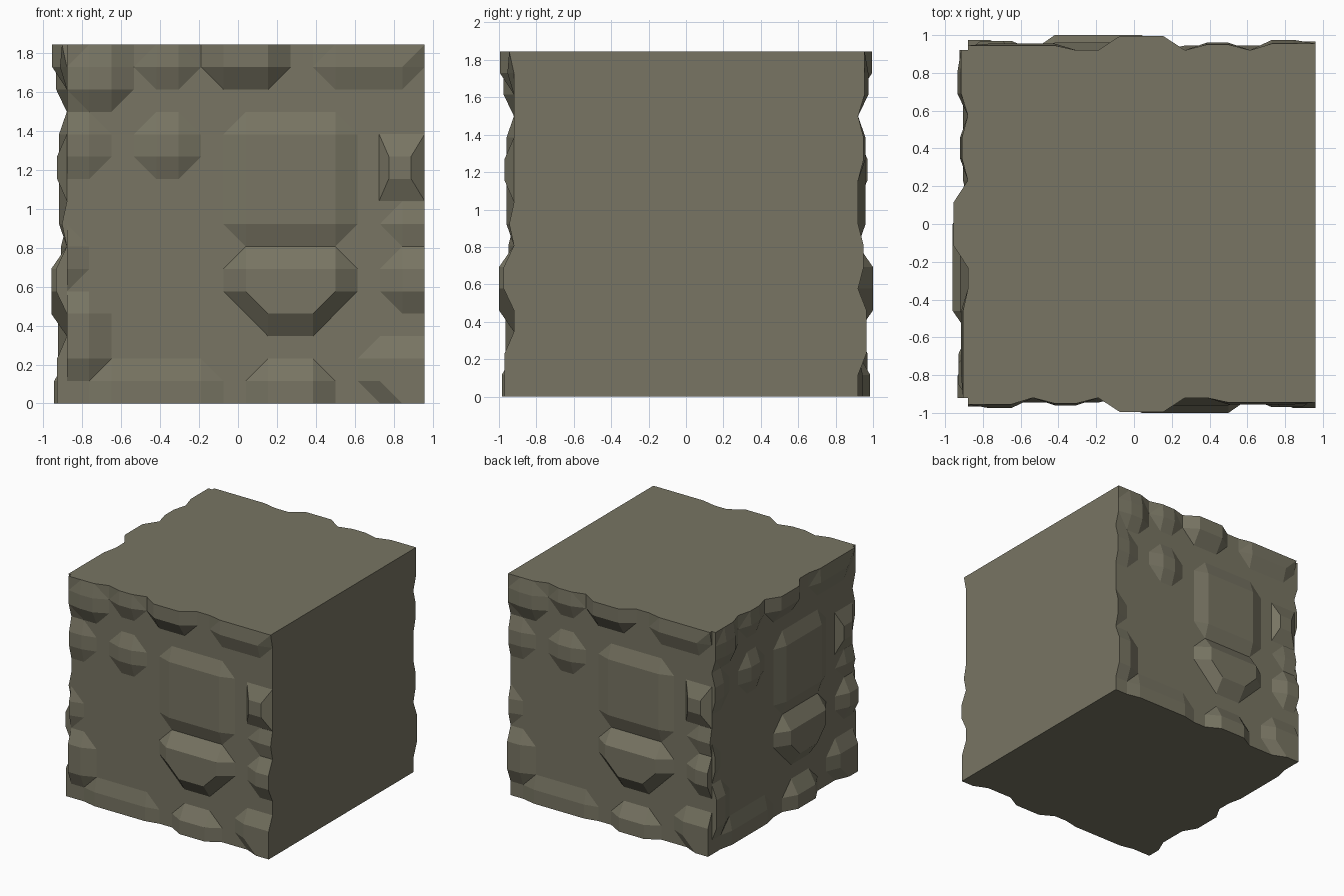
import bpy, bmesh, math
from mathutils import Vector

if "Cube" in bpy.data.objects:
    bpy.data.objects.remove(bpy.data.objects["Cube"])

N, STEP = 16, 0.115
HALF, TOP, CX = 0.92, 1.845, 0.04

# Stone bumps on the 16 x 16 panel grid: first/last column, first/last row, height (cm)
BUMPS = [
    (1, 2, 14, 15, 5.5), (0, 0, 14, 16, 3.5), (1, 2, 16, 16, 3.5),  # top left
    (4, 5, 15, 15, 4), (4, 5, 16, 16, 3),                          # top, left of middle
    (7, 9, 15, 16, 7.5),                                           # top middle
    (12, 15, 15, 15, 3.5), (12, 16, 16, 16, 2.5),                  # top right
    (0, 1, 11, 12, 3), (4, 5, 11, 12, 4),                          # upper left
    (8, 12, 8, 12, 4),                                             # large slab
    (8, 12, 5, 6, 8), (9, 11, 4, 4, 8),                            # big boulder
    (0, 0, 6, 7, 3), (0, 1, 2, 4, 4.5),                            # lower left
    (2, 6, 0, 1, 2.5), (9, 11, 0, 1, 6.5),                         # bottom
    (14, 16, 1, 2, 5), (15, 16, 0, 0, 5),                          # bottom right
    (15, 16, 5, 6, 5.5), (15, 16, 8, 8, 2.5),                      # middle right
]


def height(i, j):
    return max([h / 100 for a, b, c, d, h in BUMPS if a <= i <= b and c <= j <= d], default=0.0)


def panel(bm, angle):
    """Rugged wall whose outward direction is -y turned by angle."""
    right = Vector((math.cos(angle), math.sin(angle), 0))
    out = Vector((math.sin(angle), -math.cos(angle), 0))

    def point(s, z, h):
        return bm.verts.new(Vector((CX, 0, z)) + right * s + out * (HALF + h))

    grid = {(i, j): point(i * STEP - HALF, j * TOP / N, height(i, j))
            for i in range(N + 1) for j in range(N + 1)}
    for i in range(N):
        for j in range(N):
            ks = [(i, j), (i + 1, j), (i + 1, j + 1), (i, j + 1)]
            a, b, c, d = (height(*k) for k in ks)
            v = [grid[k] for k in ks]
            if abs(a + c - b - d) < 1e-6:
                bm.faces.new(v)
            elif abs(a - c) < abs(b - d):       # cut along the level diagonal
                bm.faces.new((v[0], v[1], v[2]))
                bm.faces.new((v[0], v[2], v[3]))
            else:
                bm.faces.new((v[0], v[1], v[3]))
                bm.faces.new((v[1], v[2], v[3]))
    # flat skirt back to the core all round the rim
    rim = ([(i, 0) for i in range(N)] + [(N, j) for j in range(N)]
           + [(i, N) for i in range(N, 0, -1)] + [(0, j) for j in range(N, 0, -1)])
    for k, m in zip(rim, rim[1:] + rim[:1]):
        if height(*k) + height(*m) > 0:
            base = [point(p[0] * STEP - HALF, p[1] * TOP / N, 0) for p in (k, m)]
            bm.faces.new((grid[m], grid[k], base[0], base[1]))
    # separate squared stone near the right edge
    low = [point(s, z, 0) for s, z in ((.685, 1.04), (.92, 1.04), (.92, 1.385), (.685, 1.385))]
    top = [point(s, z, .05) for s, z in ((.735, 1.155), (.85, 1.155), (.85, 1.27), (.735, 1.27))]
    bm.faces.new(top)
    for k in range(4):
        m = (k + 1) % 4
        bm.faces.new((low[k], low[m], top[m], top[k]))


bm = bmesh.new()
# rugged front, left and back
for angle in (0, -math.pi / 2, math.pi):
    panel(bm, angle)
# flat top, bottom and right side
x0, x1 = CX - HALF, CX + HALF
for quad in (
    ((x0, -HALF, TOP), (x1, -HALF, TOP), (x1, HALF, TOP), (x0, HALF, TOP)),
    ((x0, HALF, 0), (x1, HALF, 0), (x1, -HALF, 0), (x0, -HALF, 0)),
    ((x1, -HALF, 0), (x1, HALF, 0), (x1, HALF, TOP), (x1, -HALF, TOP)),
):
    bm.faces.new([bm.verts.new(p) for p in quad])
bmesh.ops.remove_doubles(bm, verts=bm.verts, dist=1e-4)

mesh = bpy.data.meshes.new("rock_wall_corner")
bm.to_mesh(mesh)
bm.free()
stone = bpy.data.materials.new("grey brown stone")
stone.diffuse_color = (0.188, 0.178, 0.125, 1)
stone.use_nodes = True
stone.node_tree.nodes["Principled BSDF"].inputs["Base Color"].default_value = stone.diffuse_color
mesh.materials.append(stone)
bpy.context.collection.objects.link(bpy.data.objects.new("rock_wall_corner", mesh))
